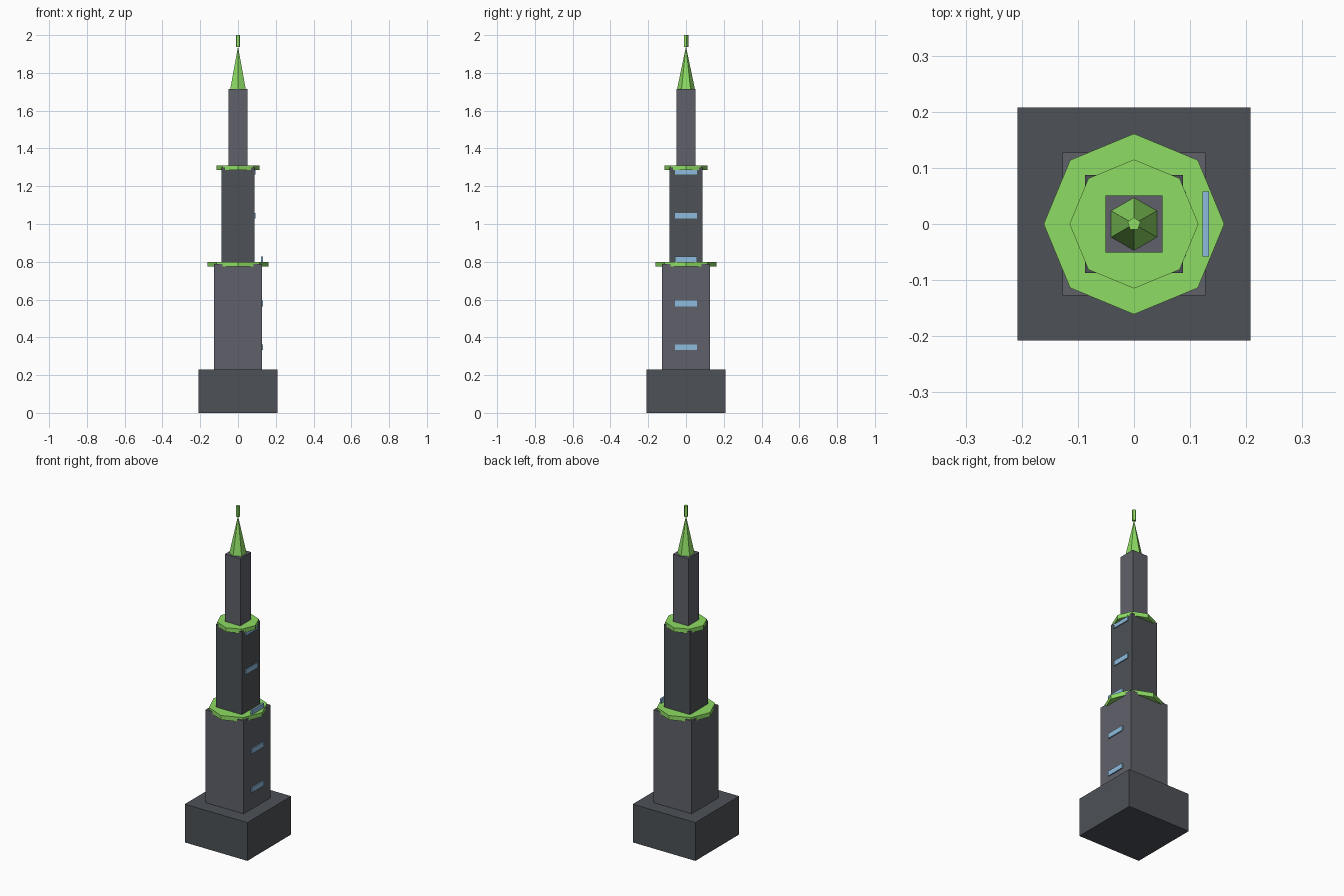
import bpy, math

if "Cube" in bpy.data.objects:
    bpy.data.objects.remove(bpy.data.objects["Cube"])


def material(name, rgb):
    m = bpy.data.materials.new(name)
    m.diffuse_color = (*rgb, 1)
    m.use_nodes = True
    m.node_tree.nodes["Principled BSDF"].inputs["Base Color"].default_value = m.diffuse_color
    return m


DARK = material("dark_stone", (0.075, 0.083, 0.095))
LIGHT = material("light_stone", (0.115, 0.118, 0.145))
GREEN = material("green_trim", (0.27, 0.72, 0.125))
BLUE = material("window_blue", (0.27, 0.5, 0.72))


def finish(name, mat):
    ob = bpy.context.object
    ob.name = name
    ob.data.materials.append(mat)


def box(name, x, y, z, mat):
    """Box from (min, max) ranges."""
    bpy.ops.mesh.primitive_cube_add(size=1, location=[sum(r) / 2 for r in (x, y, z)])
    bpy.context.object.dimensions = [r[1] - r[0] for r in (x, y, z)]
    bpy.ops.object.transform_apply(location=False, rotation=False, scale=True)
    finish(name, mat)


def prism(name, sides, r1, r2, z0, z1, mat):
    """Upright prism or cone, first corner on +y."""
    bpy.ops.mesh.primitive_cone_add(vertices=sides, radius1=r1, radius2=r2,
                                    depth=z1 - z0, location=(0, 0, (z0 + z1) / 2))
    finish(name, mat)


# stepped square tower
for name, h, z0, z1, mat in (("base", 0.208, 0, 0.23, DARK),
                             ("lower_tier", 0.127, 0.23, 0.788, LIGHT),
                             ("middle_tier", 0.087, 0.788, 1.298, DARK),
                             ("upper_tier", 0.051, 1.298, 1.715, LIGHT)):
    box(name, (-h, h), (-h, h), (z0, z1), mat)

# octagonal ledges
prism("lower_ledge", 8, 0.161, 0.161, 0.774, 0.80, GREEN)
prism("upper_ledge", 8, 0.115, 0.115, 1.285, 1.31, GREEN)

# spire and finial
prism("spire", 6, 0.047, 0, 1.715, 1.94, GREEN)
prism("finial", 5, 0.012, 0.012, 1.936, 2.0, GREEN)

# window strips on the right side
for i in range(5):
    x = 0.128 if i < 3 else 0.087
    z = 0.347 + i * 0.2325
    box(f"window_{i + 1}", (x - 0.0055, x + 0.0055), (-0.058, 0.058),
        (z - 0.015, z + 0.015), BLUE)
